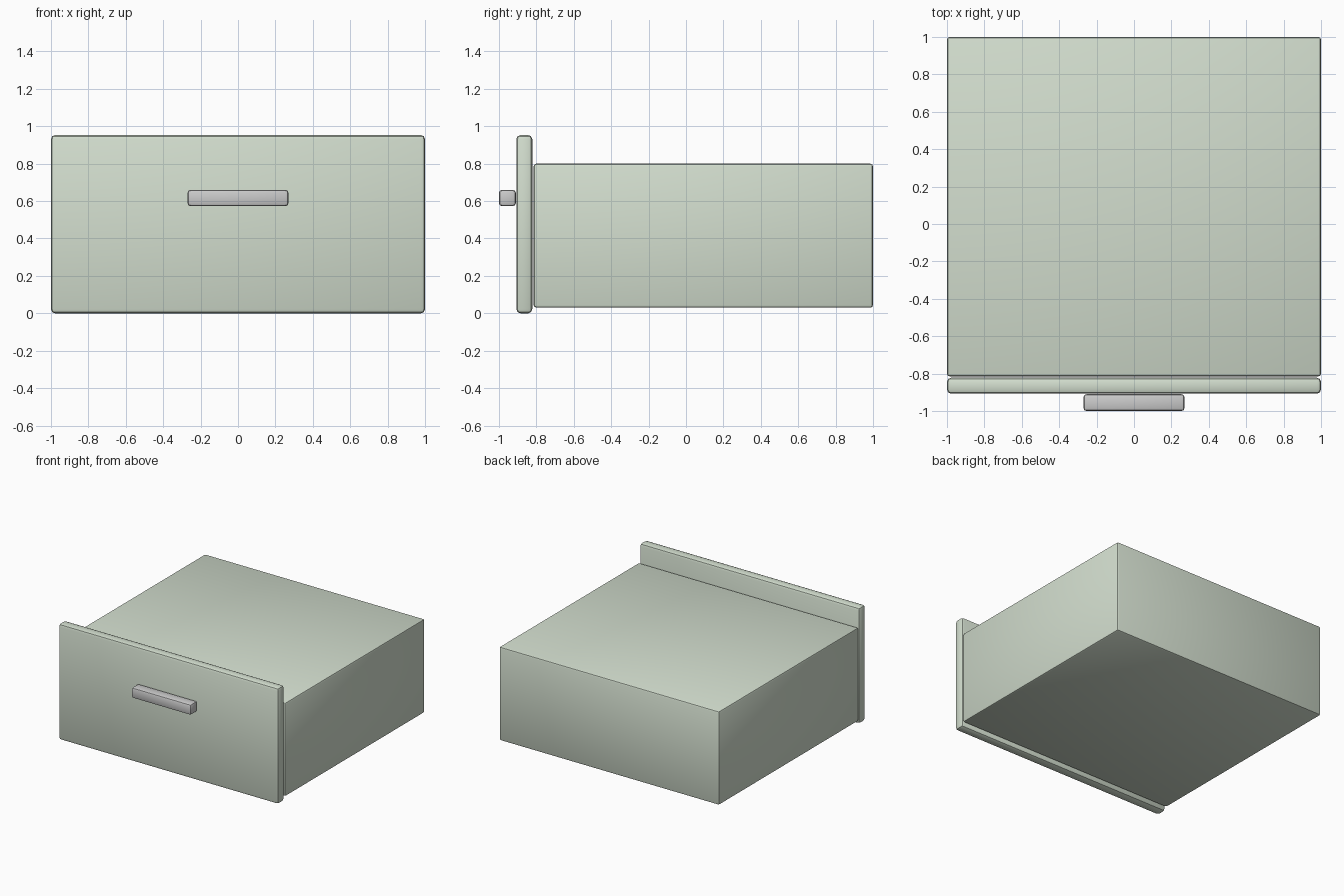
import bpy
from mathutils import Vector

if "Cube" in bpy.data.objects:
    bpy.data.objects.remove(bpy.data.objects["Cube"])

green = bpy.data.materials.new("sage_paint")
green.diffuse_color = (0.65, 0.73, 0.62, 1)
green.use_nodes = True
green.node_tree.nodes["Principled BSDF"].inputs["Base Color"].default_value = green.diffuse_color


def rounded_box(name, lo, hi, bevel, material=None):
    lo, hi = Vector(lo), Vector(hi)
    bpy.ops.mesh.primitive_cube_add(size=1, location=(lo + hi) / 2)
    ob = bpy.context.object
    ob.name = name
    ob.scale = hi - lo
    bpy.ops.object.transform_apply(location=False, rotation=False, scale=True)
    mod = ob.modifiers.new("soft_edges", 'BEVEL')
    mod.width = bevel
    mod.segments = 2
    if material:
        ob.data.materials.append(material)
    bpy.ops.object.modifier_apply(modifier=mod.name)
    bpy.ops.object.shade_smooth_by_angle()
    return ob


# Closed drawer body
rounded_box("drawer_body", (-1, -0.815, 0.03), (1, 1, 0.80), 0.015, green)
# Taller front panel, just ahead of the body
rounded_box("front_panel", (-1, -0.907, 0), (1, -0.822, 0.953), 0.022, green)
# Bar handle
rounded_box("handle", (-0.27, -1, 0.573), (0.27, -0.91, 0.66), 0.016)
